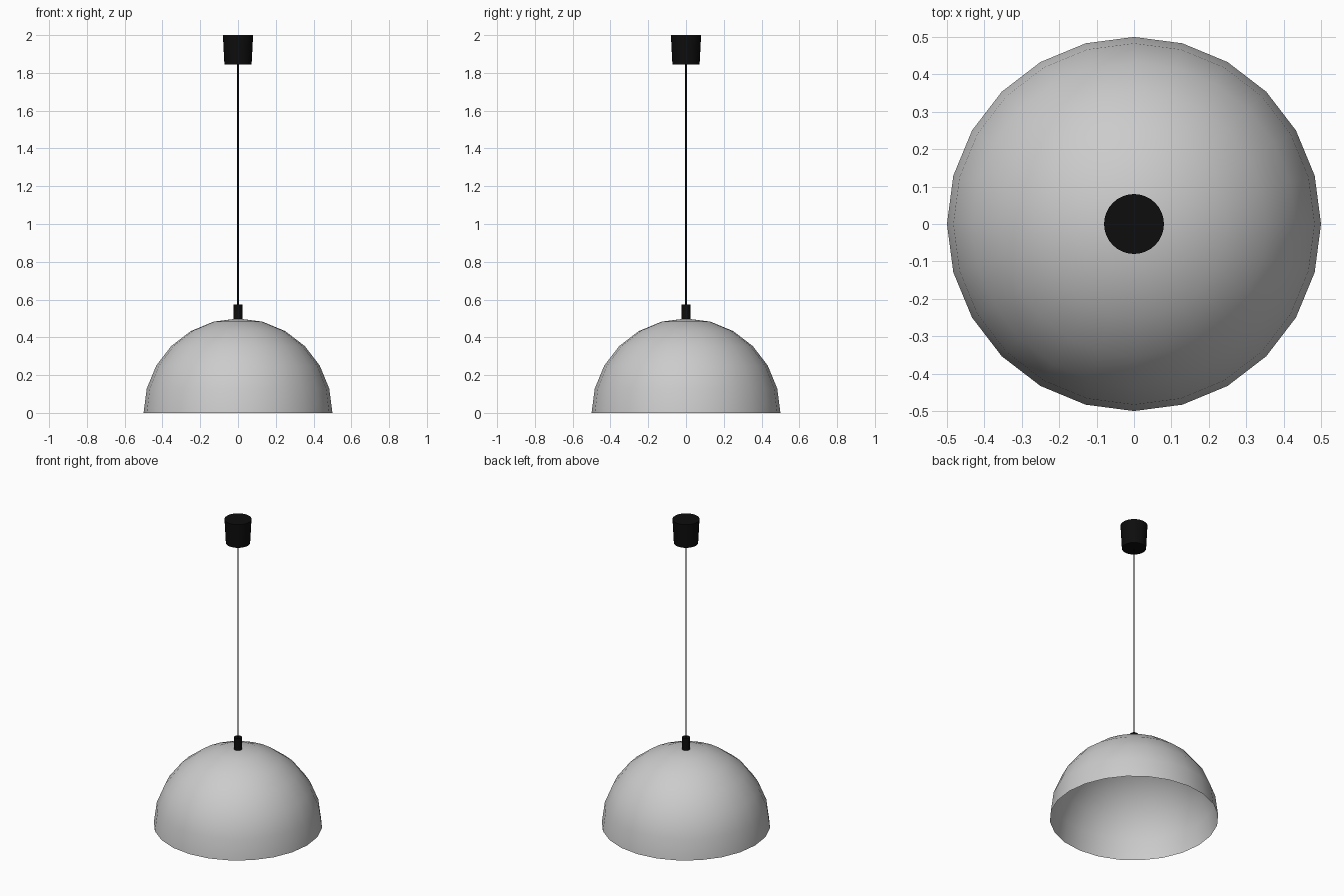
import bpy, bmesh, math

if "Cube" in bpy.data.objects:
    bpy.data.objects.remove(bpy.data.objects["Cube"])

black = bpy.data.materials.new("black_plastic")
black.diffuse_color = (0.004, 0.004, 0.004, 1)
black.use_nodes = True
black.node_tree.nodes["Principled BSDF"].inputs["Base Color"].default_value = black.diffuse_color


def smooth(obj, angle):
    bpy.ops.object.select_all(action='DESELECT')
    bpy.context.view_layer.objects.active = obj
    obj.select_set(True)
    bpy.ops.object.shade_smooth_by_angle(angle=math.radians(angle))


def tapered(name, r_bottom, r_top, z0, z1, sides):
    bpy.ops.mesh.primitive_cone_add(vertices=sides, radius1=r_bottom, radius2=r_top,
                                    depth=z1 - z0, location=(0, 0, (z0 + z1) / 2))
    obj = bpy.context.object
    obj.name = name
    obj.data.materials.append(black)
    smooth(obj, 40)
    return obj


# Open half-dome shade: upper half of a 24 x 12 sphere
bpy.ops.mesh.primitive_uv_sphere_add(segments=24, ring_count=12, radius=0.5)
shade = bpy.context.object
shade.name = "shade"
bm = bmesh.new()
bm.from_mesh(shade.data)
bmesh.ops.delete(bm, geom=[v for v in bm.verts if v.co.z < -0.001], context='VERTS')
bm.to_mesh(shade.data)
bm.free()
smooth(shade, 60)

# Socket cap on top of the shade, hanging cord and ceiling cup
tapered("socket_cap", 0.023, 0.023, 0.495, 0.575, 32)
tapered("cord", 0.004, 0.004, 0.57, 1.85, 12)
tapered("ceiling_cup", 0.072, 0.08, 1.845, 2.0, 32)
